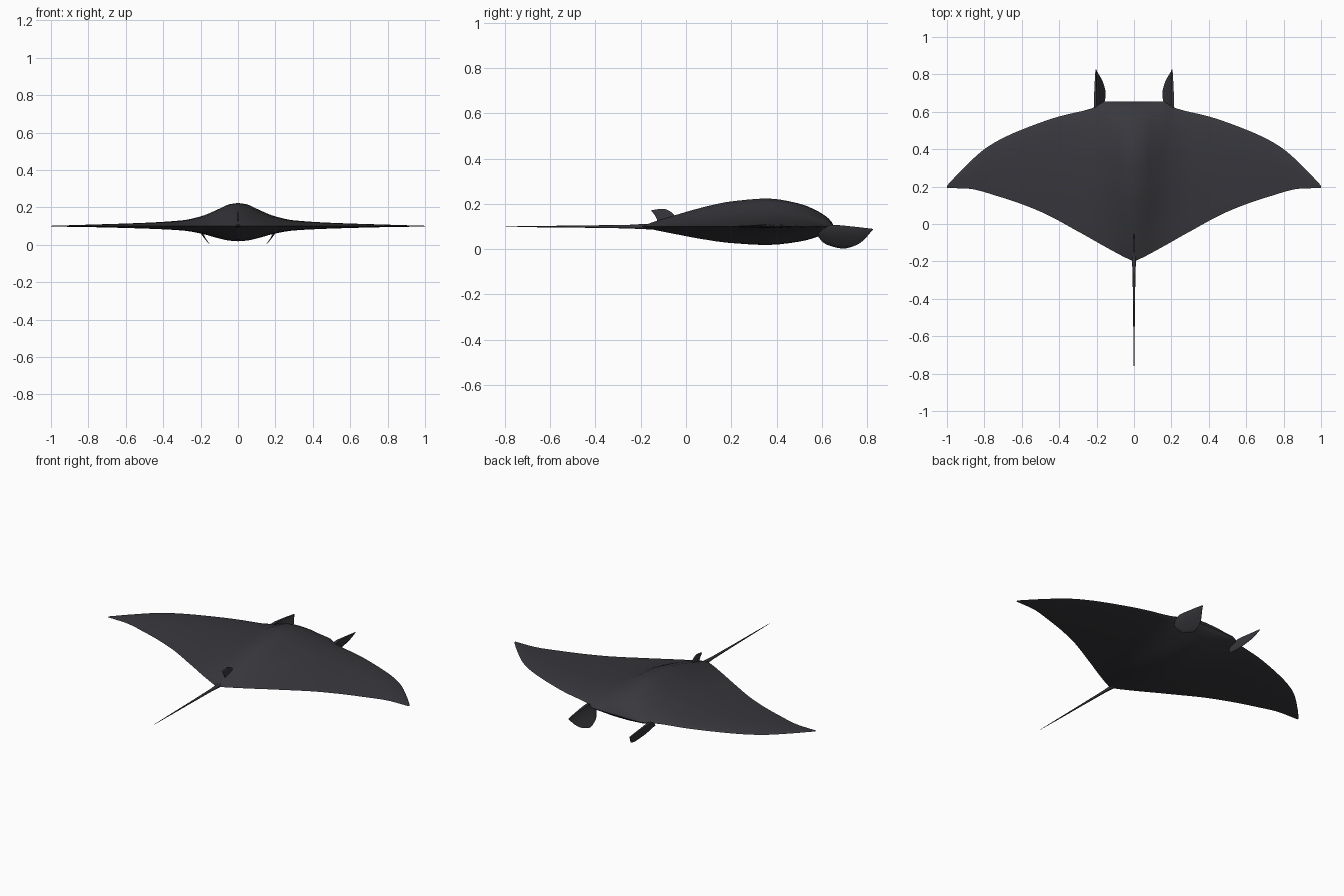
import bpy, bmesh, math

cube = bpy.data.objects.get("Cube")
if cube:
    bpy.data.objects.remove(cube, do_unlink=True)

skin = bpy.data.materials.new("charcoal skin")
skin.use_nodes = True
colour = (0.04, 0.04, 0.047, 1)
skin.diffuse_color = colour
skin.node_tree.nodes["Principled BSDF"].inputs["Base Color"].default_value = colour


def curve(points):
    """Smooth monotone interpolation through (x, y) points."""
    n = len(points)
    sec = [(points[i + 1][1] - points[i][1]) / (points[i + 1][0] - points[i][0])
           for i in range(n - 1)]
    slope = [sec[0]]
    for a, b in zip(sec, sec[1:]):
        slope.append(2 * a * b / (a + b) if a * b > 0 else 0)
    slope.append(sec[-1])

    def f(x):
        x = min(max(x, points[0][0]), points[-1][0])
        i = 0
        while i < n - 2 and x > points[i + 1][0]:
            i += 1
        (x0, y0), (x1, y1) = points[i], points[i + 1]
        h = x1 - x0
        t = (x - x0) / h
        u = 1 - t
        return (y0 * (1 + 2 * t) * u * u + h * slope[i] * t * u * u
                + y1 * t * t * (3 - 2 * t) - h * slope[i + 1] * t * t * u)
    return f


def loft(name, rings, angle=40):
    """Closed skin over a row of equal-length rings, capped at both ends."""
    bm = bmesh.new()
    rows = [[bm.verts.new(p) for p in ring] for ring in rings]
    n = len(rows[0])
    for a, b in zip(rows, rows[1:]):
        for i in range(n):
            j = (i + 1) % n
            bm.faces.new((a[i], a[j], b[j], b[i]))
    bm.faces.new(rows[0])
    bm.faces.new(rows[-1])
    bmesh.ops.remove_doubles(bm, verts=bm.verts, dist=0.00005)
    bmesh.ops.recalc_face_normals(bm, faces=bm.faces)
    mesh = bpy.data.meshes.new(name)
    bm.to_mesh(mesh)
    bm.free()
    mesh.materials.append(skin)
    obj = bpy.data.objects.new(name, mesh)
    bpy.context.collection.objects.link(obj)
    bpy.ops.object.select_all(action="DESELECT")
    obj.select_set(True)
    bpy.context.view_layer.objects.active = obj
    bpy.ops.object.shade_smooth_by_angle(angle=math.radians(angle))
    return obj


MID = 0.1  # height of the wing edge

# Body and wings: outline in plan, thickness across the span and along the chord
front = curve([(0, .655), (.16, .655), (.2, .63), (.24, .614), (.4, .575), (.56, .52),
               (.7, .46), (.8, .4), (.93, .28), (1, .205)])
back = curve([(0, -.2), (.035, -.185), (.13, -.135), (.29, -.045), (.5, .066),
              (.72, .146), (.9, .19), (1, .192)])
upper = curve([(0, .124), (.05, .116), (.1, .093), (.2, .052), (.3, .031), (.5, .018),
               (.8, .008), (1, .002)])
lower = curve([(0, .081), (.05, .077), (.1, .066), (.2, .039), (.3, .023), (.5, .013),
               (.8, .005), (1, .002)])
chord = curve([(0, 0), (.08, .2), (.18, .41), (.3, .65), (.46, .89), (.655, 1),
               (.82, .82), (.92, .53), (.98, .23), (1, 0)])

STEPS = 28
chord_t = [(1 - math.cos(math.pi * i / STEPS)) / 2 for i in range(STEPS + 1)]
rings = []
for k in range(-44, 45):
    x = k / 44
    a = abs(x)
    y0, y1 = back(a), front(a)
    top = [(x, y0 + (y1 - y0) * t, MID + upper(a) * chord(t)) for t in chord_t]
    under = [(x, y0 + (y1 - y0) * t, MID - lower(a) * chord(t)) for t in chord_t[-2:0:-1]]
    rings.append(top + under)
loft("body_and_wings", rings, 60)

# Curled head fins, one on each side of the mouth
fin_top = curve([(.585, .07), (.605, .09), (.64, .108), (.74, .1), (.826, .09)])
fin_low = curve([(.585, .055), (.605, .03), (.63, .017), (.695, .003), (.75, .017),
                 (.785, .04), (.81, .068), (.826, .087)])
for side, name in ((1, "left_head_fin"), (-1, "right_head_fin")):
    rings = []
    for i in range(17):
        f = i / 16
        y = .585 + .241 * f
        outer, inner = [], []
        for j in range(9):
            s = j / 8
            z = fin_top(y) + (fin_low(y) - fin_top(y)) * s
            x = .207 - .055 * (max(0, .108 - z) / .105) ** 1.6
            half = .009 * (1 - s * s) * (1 - .8 * f) + .0006
            outer.append((side * (x + half), y, z))
            inner.append((side * (x - half), y, z))
        rings.append(outer + inner[::-1])
    loft(name, rings, 50)

# Small dorsal fin at the tail root: (height, back edge, front edge)
rings = []
for z, y0, y1 in [(.1, -.13, -.01), (.13, -.128, -.035), (.15, -.137, -.05),
                  (.163, -.148, -.064), (.172, -.155, -.078), (.177, -.125, -.092)]:
    ring = []
    for i in range(12):
        a = 2 * math.pi * i / 12
        ring.append((.004 * math.sin(a), (y0 + y1) / 2 + (y1 - y0) / 2 * math.cos(a), z))
    rings.append(ring)
loft("dorsal_fin", rings, 60)

# Whip tail
rings = []
for y, r in [(-.1, .014), (-.2, .011), (-.25, .008), (-.45, .005), (-.65, .003), (-.795, .0008)]:
    rings.append([(r * math.cos(math.pi * i / 4), y, MID + r * math.sin(math.pi * i / 4))
                  for i in range(8)])
loft("tail", rings, 60)
